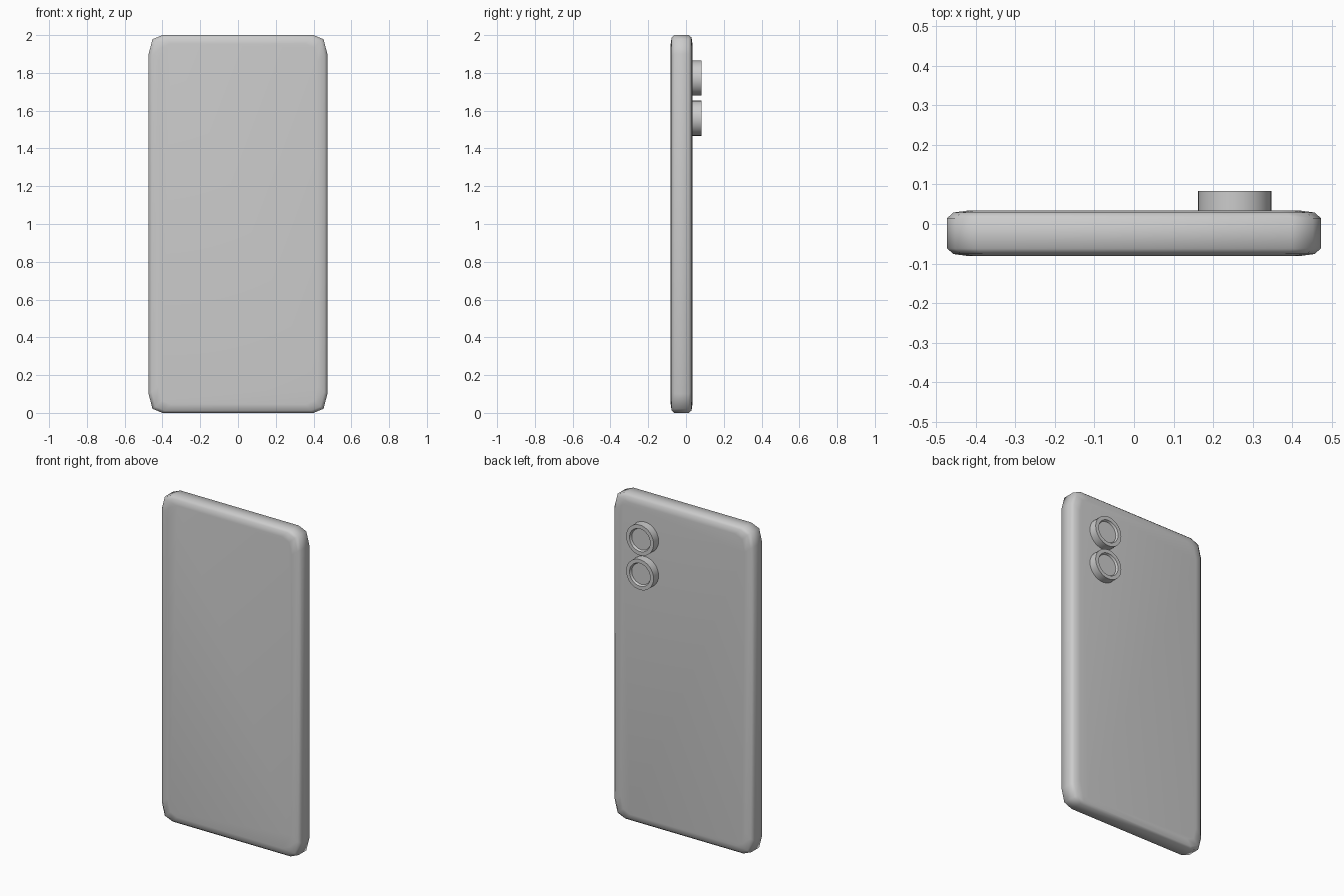
import bpy, bmesh, math

if "Cube" in bpy.data.objects:
    bpy.data.objects.remove(bpy.data.objects["Cube"])


def finish(name, bm, angle):
    bmesh.ops.recalc_face_normals(bm, faces=bm.faces)
    mesh = bpy.data.meshes.new(name)
    bm.to_mesh(mesh)
    bm.free()
    obj = bpy.data.objects.new(name, mesh)
    bpy.context.collection.objects.link(obj)
    bpy.ops.object.select_all(action='DESELECT')
    obj.select_set(True)
    bpy.context.view_layer.objects.active = obj
    bpy.ops.object.shade_smooth_by_angle(angle=math.radians(angle))
    return obj


def skin(bm, rings):
    """Bridge consecutive rings and cap both ends."""
    loops = [[bm.verts.new(p) for p in r] for r in rings]
    n = len(loops[0])
    for a, b in zip(loops, loops[1:]):
        for i in range(n):
            j = (i + 1) % n
            bm.faces.new((a[i], a[j], b[j], b[i]))
    bm.faces.new(loops[0])
    bm.faces.new(loops[-1])


def outline(y, ix, iz):
    """Rounded rectangle with two-step corners, inset by ix and iz."""
    corner = [(0.473, 0.90), (0.453, 0.978), (0.40, 1.0)]
    pts = []
    for sx, sz, c in ((1, 1, corner), (-1, 1, corner[::-1]),
                      (-1, -1, corner), (1, -1, corner[::-1])):
        for x, z in c:
            pts.append((sx * x * (1 - ix / 0.473), y, 1 + sz * z * (1 - iz)))
    return pts


# Phone body: softly rounded slab
bm = bmesh.new()
skin(bm, [outline(*r) for r in (
    (-0.081, 0.052, 0.045), (-0.076, 0.016, 0.012), (-0.062, 0, 0),
    (0.015, 0, 0), (0.029, 0.016, 0.012), (0.034, 0.052, 0.045))])
finish("phone_body", bm, 60)

# Camera lenses: short cylinders with a recessed face
profile = [(0.093, 0.025), (0.093, 0.083), (0.070, 0.083), (0.064, 0.070)]
for name, z in (("upper_lens", 1.772), ("lower_lens", 1.56)):
    bm = bmesh.new()
    skin(bm, [[(0.255 + r * math.cos(k * math.tau / 32), y,
                z + r * math.sin(k * math.tau / 32)) for k in range(32)]
              for r, y in profile])
    finish(name, bm, 30)
